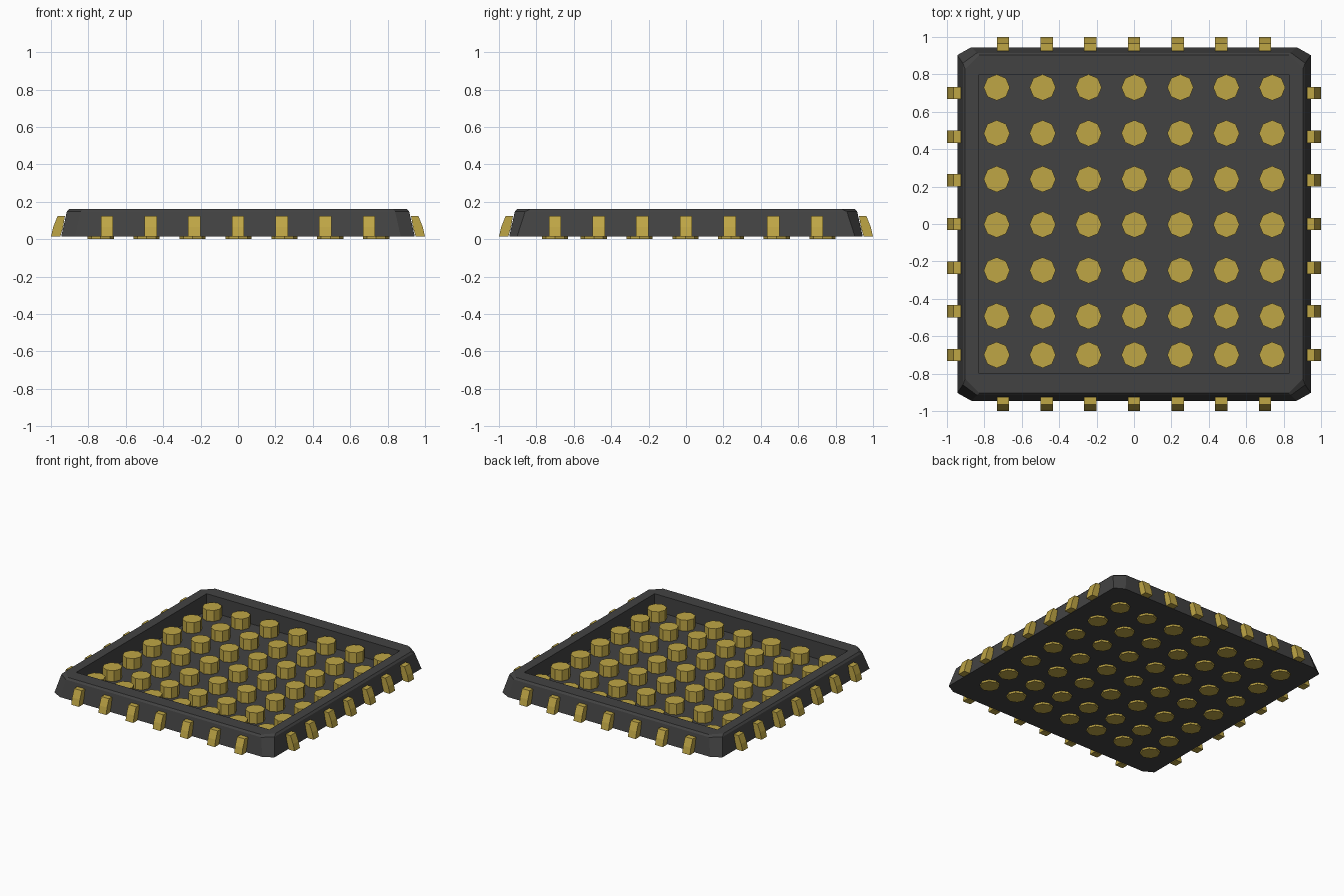
import bpy, bmesh, math
from mathutils import Matrix

if "Cube" in bpy.data.objects:
    bpy.data.objects.remove(bpy.data.objects["Cube"])


def material(name, col):
    m = bpy.data.materials.new(name)
    m.diffuse_color = (*col, 1)
    m.use_nodes = True
    m.node_tree.nodes["Principled BSDF"].inputs["Base Color"].default_value = m.diffuse_color
    return m


DARK = material("dark_plastic", (0.055, 0.055, 0.055))
GOLD = material("gold_metal", (0.52, 0.38, 0.06))


def finish(bm, name, mat):
    bmesh.ops.recalc_face_normals(bm, faces=bm.faces)
    me = bpy.data.meshes.new(name)
    bm.to_mesh(me)
    bm.free()
    me.materials.append(mat)
    ob = bpy.data.objects.new(name, me)
    bpy.context.collection.objects.link(ob)
    return ob


def ring(bm, hx, hy, cx, cy, z):
    """Rectangle loop with cut corners"""
    pts = [(hx, hy - cy), (hx - cx, hy), (cx - hx, hy), (-hx, hy - cy),
           (-hx, cy - hy), (cx - hx, -hy), (hx - cx, -hy), (hx, cy - hy)]
    return [bm.verts.new((x, y, z)) for x, y in pts]


# Open tray: tapered outside, small top bevel, recessed floor
bm = bmesh.new()
rings = [ring(bm, *r) for r in (
    (0.945, 0.945, 0.075, 0.042, 0.015),
    (0.915, 0.915, 0.075, 0.055, 0.148),
    (0.903, 0.903, 0.075, 0.075, 0.162),
    (0.83, 0.80, 0, 0, 0.162),
    (0.83, 0.80, 0, 0, 0.03))]
for a, b in zip(rings, rings[1:]):
    for i in range(8):
        j = (i + 1) % 8
        bm.faces.new((a[i], a[j], b[j], b[i]))
bm.faces.new(rings[0])
bm.faces.new(rings[-1])
bmesh.ops.remove_doubles(bm, verts=bm.verts, dist=1e-5)
finish(bm, "tray_body", DARK)

# Octagonal pins through the floor; the front row sits slightly closer
bm = bmesh.new()
rows = [0.73, 0.485, 0.24, -0.003, -0.248, -0.493, -0.70]
for y in rows:
    for i in range(7):
        x = -0.734 + i * 0.2455
        bmesh.ops.create_cone(bm, cap_ends=True, segments=8,
                              radius1=0.07, radius2=0.07, depth=0.115,
                              matrix=Matrix.Translation((x, y, 0.0575)))
finish(bm, "contact_pins", GOLD)

# Bent side leads, seven per side
profile = [(1.0, 0.013), (0.988, 0.065), (0.964, 0.125),
           (0.925, 0.125), (0.935, 0.065), (0.95, 0.013)]
for k, side in enumerate(("right", "back", "left", "front")):
    bm = bmesh.new()
    for i in range(-3, 4):
        y = i * 0.2335
        a = [bm.verts.new((r, y - 0.033, z)) for r, z in profile]
        b = [bm.verts.new((r, y + 0.033, z)) for r, z in profile]
        n = len(profile)
        for s in range(n):
            t = (s + 1) % n
            bm.faces.new((a[s], a[t], b[t], b[s]))
        bm.faces.new(a)
        bm.faces.new(b)
    bmesh.ops.rotate(bm, verts=bm.verts, cent=(0, 0, 0),
                     matrix=Matrix.Rotation(k * math.pi / 2, 3, 'Z'))
    finish(bm, side + "_leads", GOLD)
